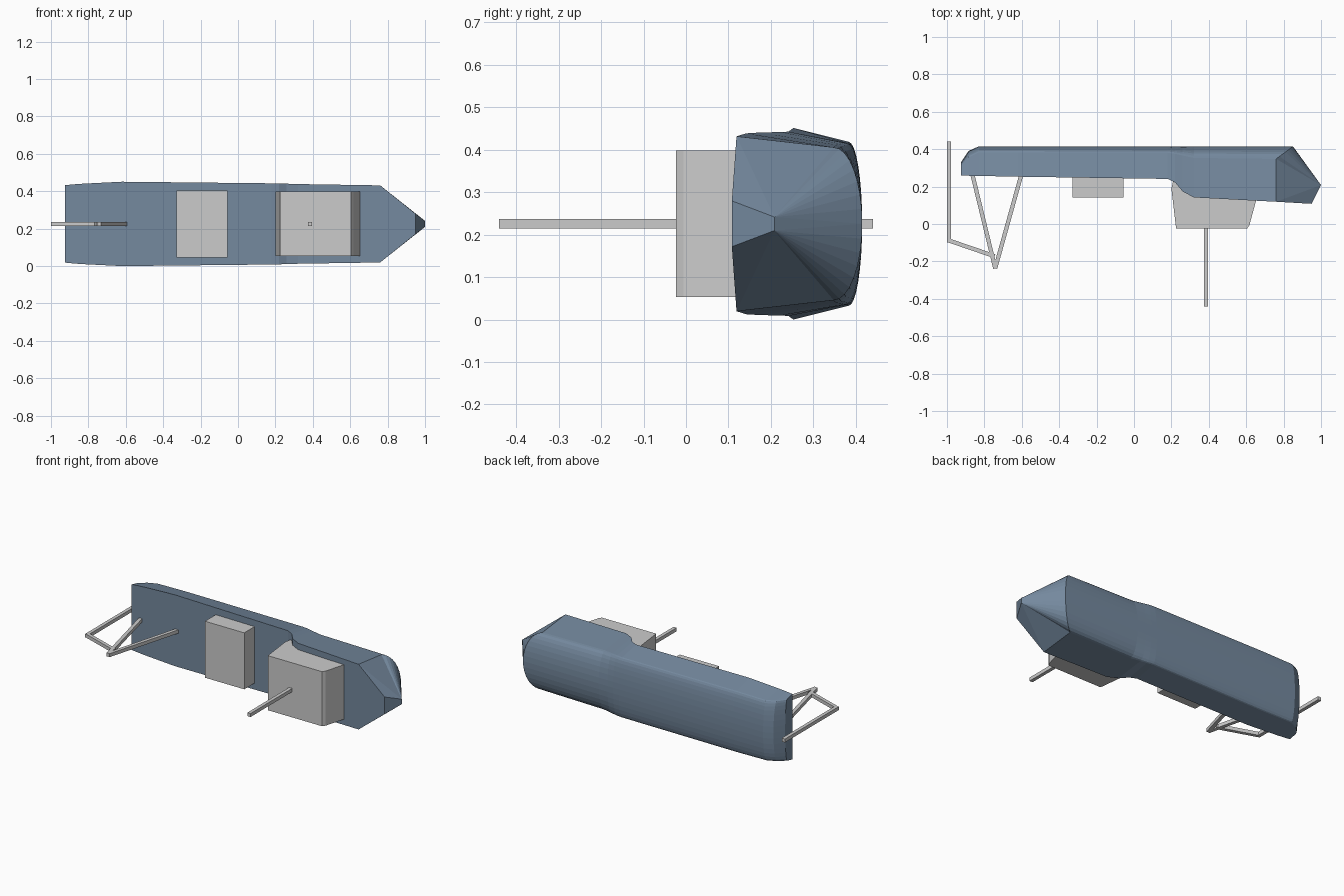
import bpy, bmesh, math
from mathutils import Vector

if "Cube" in bpy.data.objects:
    bpy.data.objects.remove(bpy.data.objects["Cube"])

ZC = 0.2255  # centreline height


def make_object(name, bm):
    bmesh.ops.recalc_face_normals(bm, faces=bm.faces[:])
    me = bpy.data.meshes.new(name)
    bm.to_mesh(me)
    bm.free()
    ob = bpy.data.objects.new(name, me)
    bpy.context.collection.objects.link(ob)
    return ob


def prism(name, outline, z0, z1):
    # extrude an (x, y) outline between two heights
    bm = bmesh.new()
    face = bm.faces.new([bm.verts.new((x, y, z0)) for x, y in outline])
    ext = bmesh.ops.extrude_face_region(bm, geom=[face])
    moved = [g for g in ext["geom"] if isinstance(g, bmesh.types.BMVert)]
    bmesh.ops.translate(bm, verts=moved, vec=(0, 0, z1 - z0))
    # the starting face is kept by the extrusion, so it closes the lower end
    return make_object(name, bm)


def bar(name, a, b, t=0.022):
    # square bar between two (x, y) points on the centreline
    a, b = Vector(a), Vector(b)
    d = (b - a).normalized()
    n = Vector((-d.y, d.x)) * t / 2
    return prism(name, [a + n, b + n, b - n, a - n], ZC - t / 2, ZC + t / 2)


# Hull stations: x, deck y, deck half width, knuckle y, knuckle half width, keel y
STATIONS = [
    (-0.925, 0.259, 0.207, 0.310, 0.195, 0.330),
    (-0.885, 0.258, 0.211, 0.355, 0.192, 0.390),
    (-0.830, 0.257, 0.215, 0.383, 0.190, 0.415),
    (-0.620, 0.253, 0.2255, 0.383, 0.193, 0.415),
    (0.180, 0.241, 0.217, 0.381, 0.190, 0.415),
    (0.220, 0.222, 0.216, 0.375, 0.190, 0.415),
    (0.260, 0.174, 0.215, 0.366, 0.188, 0.415),
    (0.320, 0.142, 0.213, 0.353, 0.186, 0.415),
    (0.760, 0.119, 0.206, 0.348, 0.180, 0.415),
]
N = 16  # bilge segments


def section(x, deck, w, knuckle, kw, keel, rake=0.0):
    pts = [(x, deck, w)]
    for i in range(N + 1):
        a = math.pi * i / N
        s = math.sin(a)
        pts.append((x + rake * s, knuckle + (keel - knuckle) * s, kw * math.cos(a)))
    pts.append((x, deck, -w))
    return pts


# Hull
bm = bmesh.new()
rings = []
for st in STATIONS:
    rake = 0.09 if st is STATIONS[-1] else 0.0
    rings.append([bm.verts.new((x, y, ZC + z)) for x, y, z in section(*st, rake=rake)])
for r, q in zip(rings, rings[1:]):
    for i in range(len(r)):
        j = (i + 1) % len(r)
        bm.faces.new((r[i], r[j], q[j], q[i]))
bm.faces.new(rings[0])
# Pointed bow: both sides fan to a short stem edge
end = rings[-1]
mid = len(end) // 2
f1, f2 = [bm.verts.new((0.95, 0.108, ZC + s * 0.054)) for s in (1, -1)]
t1, t2 = [bm.verts.new((1.0, 0.208, ZC + s * 0.016)) for s in (1, -1)]
for i in range(len(end) - 1):
    bm.faces.new((end[i], end[i + 1], t1 if i < mid else t2))
bm.faces.new((end[mid], t2, t1))
bm.faces.new((end[0], t1, f1))
bm.faces.new((end[-1], f2, t2))
bm.faces.new((f1, t1, t2, f2))
bm.faces.new((end[0], f1, f2, end[-1]))
hull = make_object("hull", bm)
mat = bpy.data.materials.new("hull_blue")
mat.diffuse_color = (0.176, 0.25, 0.343, 1)
mat.use_nodes = True
mat.node_tree.nodes["Principled BSDF"].inputs["Base Color"].default_value = mat.diffuse_color
hull.data.materials.append(mat)

# Deck houses
prism("bridge_house", [(0.225, -0.024), (0.605, -0.024), (0.617, -0.006), (0.665, 0.17),
                       (0.64, 0.2), (0.215, 0.26), (0.2, 0.188)], 0.053, 0.398)
prism("deck_house", [(-0.33, 0.141), (-0.055, 0.141), (-0.055, 0.27), (-0.33, 0.27)],
      0.047, 0.404)

# Mast and stern frame
bar("mast", (0.385, -0.44), (0.385, 0.0))
bar("stern_post", (-0.989, -0.098), (-0.989, 0.44))
bar("stern_boom", (-0.985, -0.09), (-0.745, -0.172))
bar("frame_leg_aft", (-0.87, 0.29), (-0.742, -0.237))
bar("frame_leg_fore", (-0.595, 0.29), (-0.742, -0.237))
